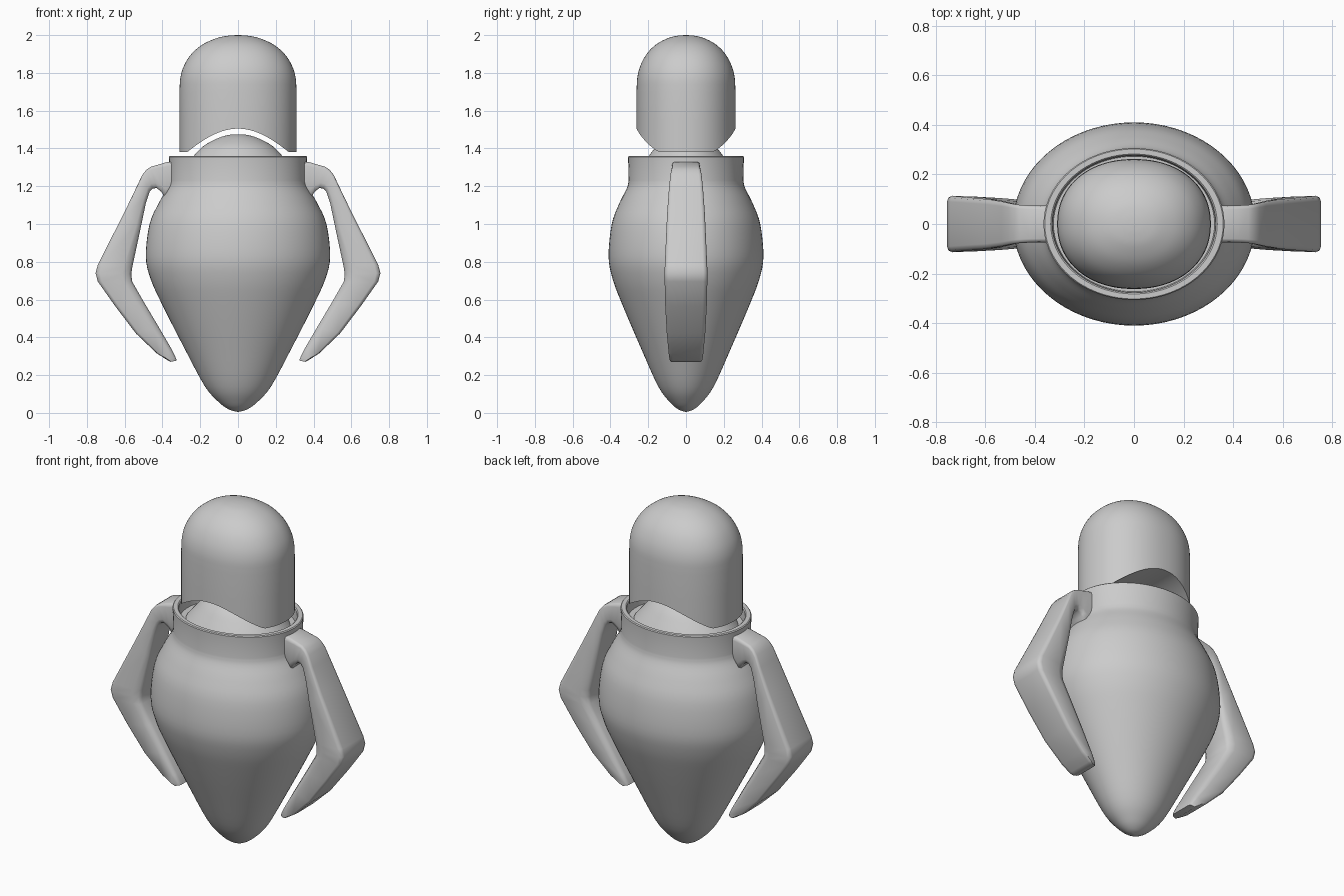
import bpy, math
from mathutils import Vector

if "Cube" in bpy.data.objects:
    bpy.data.objects.remove(bpy.data.objects["Cube"])

def spline(pts, n=4):
    # Catmull-Rom sampling of a 2D or 3D point list
    p = [Vector(q) for q in pts]
    p = [2 * p[0] - p[1]] + p + [2 * p[-1] - p[-2]]
    out = []
    for a, b, c, d in zip(p, p[1:], p[2:], p[3:]):
        for k in range(n):
            t = k / n
            out.append(0.5 * (2 * b + (c - a) * t + (2 * a - 5 * b + 4 * c - d) * t * t
                              + (3 * b - a - 3 * c + d) * t ** 3))
    return out + [p[-2]]

def make(name, verts, faces, angle=35):
    me = bpy.data.meshes.new(name)
    me.from_pydata([tuple(v) for v in verts], [], faces)
    me.validate()
    ob = bpy.data.objects.new(name, me)
    bpy.context.collection.objects.link(ob)
    bpy.ops.object.select_all(action='DESELECT')
    ob.select_set(True)
    bpy.context.view_layer.objects.active = ob
    bpy.ops.object.mode_set(mode='EDIT')
    bpy.ops.mesh.select_all(action='SELECT')
    bpy.ops.mesh.remove_doubles(threshold=0.0001)
    bpy.ops.mesh.normals_make_consistent(inside=False)
    bpy.ops.object.mode_set(mode='OBJECT')
    bpy.ops.object.shade_smooth_by_angle(angle=math.radians(angle))
    return ob

def rings(profile, n, flat, power=2.0):
    # stack of oval rings, squashed along y
    e = 2 / power
    verts, faces = [], []
    for r, z in profile:
        for i in range(n):
            a = 2 * math.pi * i / n
            c, s = math.cos(a), math.sin(a)
            verts.append(Vector((math.copysign(abs(c) ** e, c) * r,
                                 math.copysign(abs(s) ** e, s) * r * flat, z)))
    for j in range(len(profile) - 1):
        for i in range(n):
            k = (i + 1) % n
            faces.append((j * n + i, j * n + k, (j + 1) * n + k, (j + 1) * n + i))
    return verts, faces

# body with collar, recessed rim and neck dome
belly = spline([(0, 0.005), (0.045, 0.017), (0.1, 0.055), (0.175, 0.14), (0.28, 0.335),
                (0.4, 0.57), (0.463, 0.71), (0.488, 0.83), (0.468, 1.0), (0.42, 1.11),
                (0.373, 1.19), (0.361, 1.23)])
rim = [(0.365, 1.355), (0.36, 1.36), (0.336, 1.36), (0.33, 1.355), (0.325, 1.29), (0.29, 1.29)]
dome = spline([(0.29, 1.295), (0.235, 1.36), (0.18, 1.415), (0.1, 1.457), (0.04, 1.473), (0, 1.475)])
make("body", *rings(belly + rim + dome, 72, 0.84))

# head: rounded capsule whose underside is an arch running front to back
def arch(x):
    t = abs(x) / 0.268
    return 1.38 + (0.125 * math.cos(math.pi / 2 * t) ** 0.93 if t < 1 else 0)

N = 96
cap = spline([(0.31, 1.7), (0.305, 1.775), (0.285, 1.84), (0.245, 1.902),
              (0.185, 1.952), (0.11, 1.985), (0.05, 1.997), (0, 2.0)])
verts, faces = rings([(0.31, 1.38), (0.31, 1.55)] + cap, N, 0.845, 2.15)
for v in verts[:N]:
    v.z = arch(v.x)
for i in range(N // 2):
    faces.append((i, i + 1, (N - i - 1) % N, (N - i) % N))
make("head", verts, faces)

# arms: (outer x, outer z, inner x, inner z, half width)
stations = [
    (0.335, 1.33, 0.335, 1.19, 0.074), (0.375, 1.328, 0.385, 1.135, 0.074),
    (0.42, 1.315, 0.405, 1.17, 0.075), (0.462, 1.303, 0.43, 1.19, 0.077),
    (0.485, 1.287, 0.452, 1.188, 0.08), (0.507, 1.26, 0.468, 1.17, 0.084),
    (0.535, 1.2, 0.488, 1.11, 0.09), (0.6, 1.065, 0.515, 0.98, 0.1),
    (0.742, 0.785, 0.559, 0.775, 0.112), (0.754, 0.74, 0.565, 0.735, 0.114),
    (0.742, 0.695, 0.56, 0.695, 0.113), (0.65, 0.565, 0.5, 0.59, 0.11),
    (0.54, 0.42, 0.42, 0.455, 0.102), (0.43, 0.315, 0.35, 0.335, 0.092),
    (0.375, 0.28, 0.33, 0.293, 0.087), (0.357, 0.27, 0.324, 0.277, 0.08)]
# cross-section: across the width, and from outer (0) to inner (1)
section = [(-0.8, 0), (0.8, 0), (0.94, 0.03), (1, 0.12), (0.95, 0.75), (0.86, 0.93),
           (0.68, 1), (-0.68, 1), (-0.86, 0.93), (-0.95, 0.75), (-1, 0.12), (-0.94, 0.03)]
M = len(section)
for side, name in ((1, "right_arm"), (-1, "left_arm")):
    verts, faces = [], []
    for ox, oz, ix, iz, w in stations:
        for y, t in section:
            verts.append((side * (ox + (ix - ox) * t), y * w, oz + (iz - oz) * t))
    for j in range(len(stations) - 1):
        for i in range(M):
            k = (i + 1) % M
            faces.append((j * M + i, j * M + k, (j + 1) * M + k, (j + 1) * M + i))
    faces += [tuple(range(M)), tuple(range(len(verts) - M, len(verts)))]
    make(name, verts, faces, 50)
